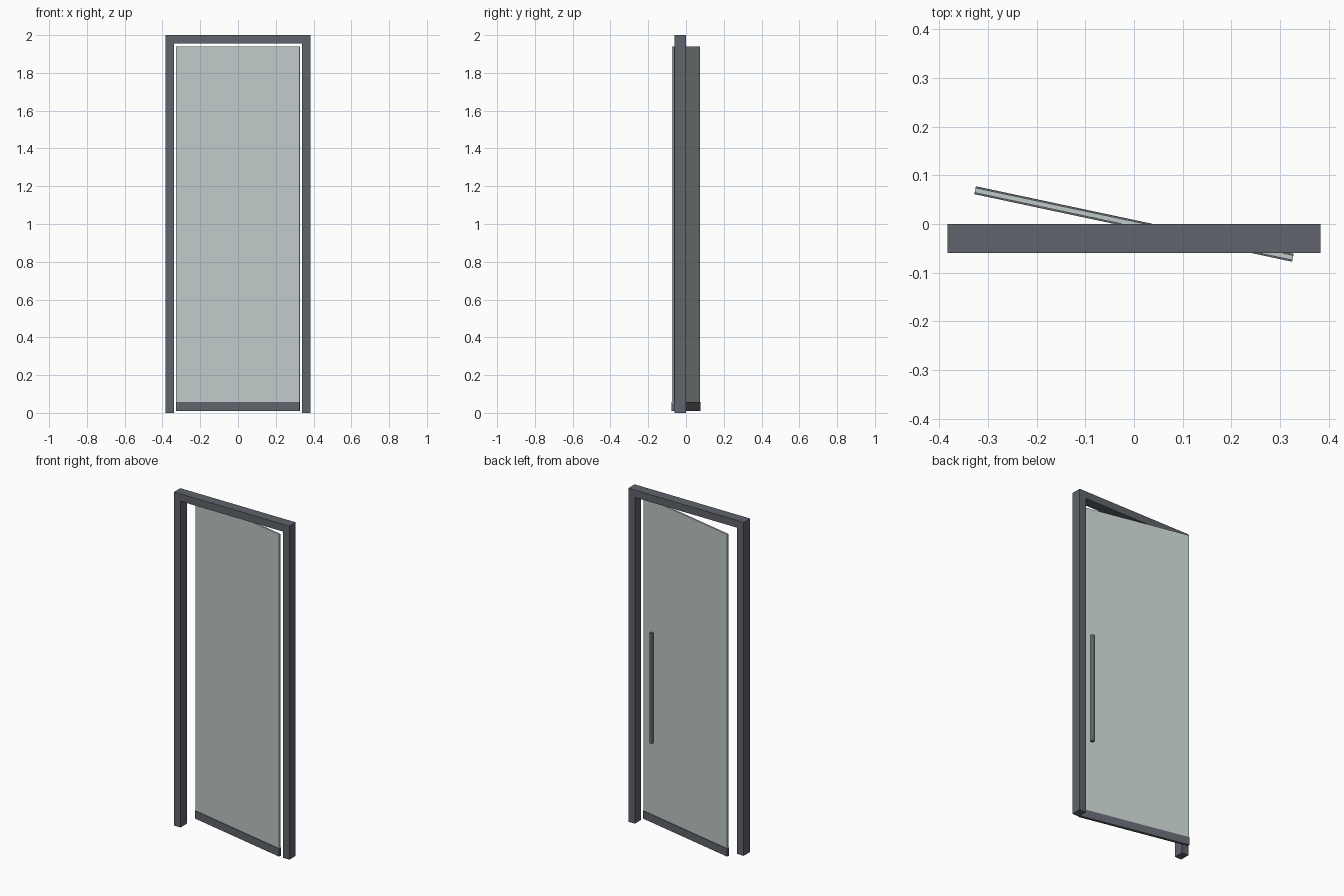
import bpy, bmesh, math
from mathutils import Matrix

if "Cube" in bpy.data.objects:
    bpy.data.objects.remove(bpy.data.objects["Cube"])


def material(name, rgb):
    m = bpy.data.materials.new(name)
    m.diffuse_color = (*rgb, 1.0)
    m.use_nodes = True
    m.node_tree.nodes["Principled BSDF"].inputs["Base Color"].default_value = m.diffuse_color
    return m


METAL = material("dark grey metal", (0.115, 0.127, 0.150))
GLASS = material("pale grey green glass", (0.52, 0.59, 0.57))
SWING = Matrix.Rotation(math.radians(-12), 4, 'Z')   # leaf turned about its centre


def finish(name, bm, mat, matrix=Matrix()):
    bmesh.ops.recalc_face_normals(bm, faces=bm.faces[:])
    me = bpy.data.meshes.new(name)
    bm.to_mesh(me)
    bm.free()
    me.materials.append(mat)
    ob = bpy.data.objects.new(name, me)
    ob.matrix_world = matrix
    bpy.context.collection.objects.link(ob)
    return ob


def box(name, size, centre, mat, matrix=Matrix()):
    bm = bmesh.new()
    bmesh.ops.create_cube(bm, size=1)
    bmesh.ops.scale(bm, vec=size, verts=bm.verts)
    bmesh.ops.translate(bm, vec=centre, verts=bm.verts)
    return finish(name, bm, mat, matrix)


# Door frame: upside-down U profile extruded in depth
W, T, H, D = 0.383, 0.044, 2.0, 0.06
half = [(W - T, 0), (W, 0), (W, H)]
inner = (W - T, H - T)
profile = half + [(-x, z) for x, z in reversed(half)] + [(-inner[0], inner[1]), inner]
bm = bmesh.new()
face = bm.faces.new([bm.verts.new((x, -D, z)) for x, z in profile])
ext = bmesh.ops.extrude_face_region(bm, geom=[face])
bmesh.ops.translate(bm, vec=(0, D, 0),
                    verts=[v for v in ext["geom"] if isinstance(v, bmesh.types.BMVert)])
finish("door_frame", bm, METAL)

# Swung leaf: glass pane and bottom rail
box("glass_pane", (0.668, 0.010, 1.89), (0, 0, 0.995), GLASS, SWING)
box("bottom_rail", (0.668, 0.0165, 0.047), (0, 0, 0.0335), METAL, SWING)

# Long pull handle on the back of the leaf
bm = bmesh.new()
bmesh.ops.create_cone(bm, cap_ends=True, segments=24, radius1=0.011, radius2=0.011, depth=0.66)
bmesh.ops.translate(bm, vec=(0.262, 0.0135, 0.82), verts=bm.verts)
handle = finish("pull_handle", bm, METAL, SWING)
bpy.context.view_layer.objects.active = handle
handle.select_set(True)
bpy.ops.object.shade_smooth_by_angle(angle=math.radians(40))
